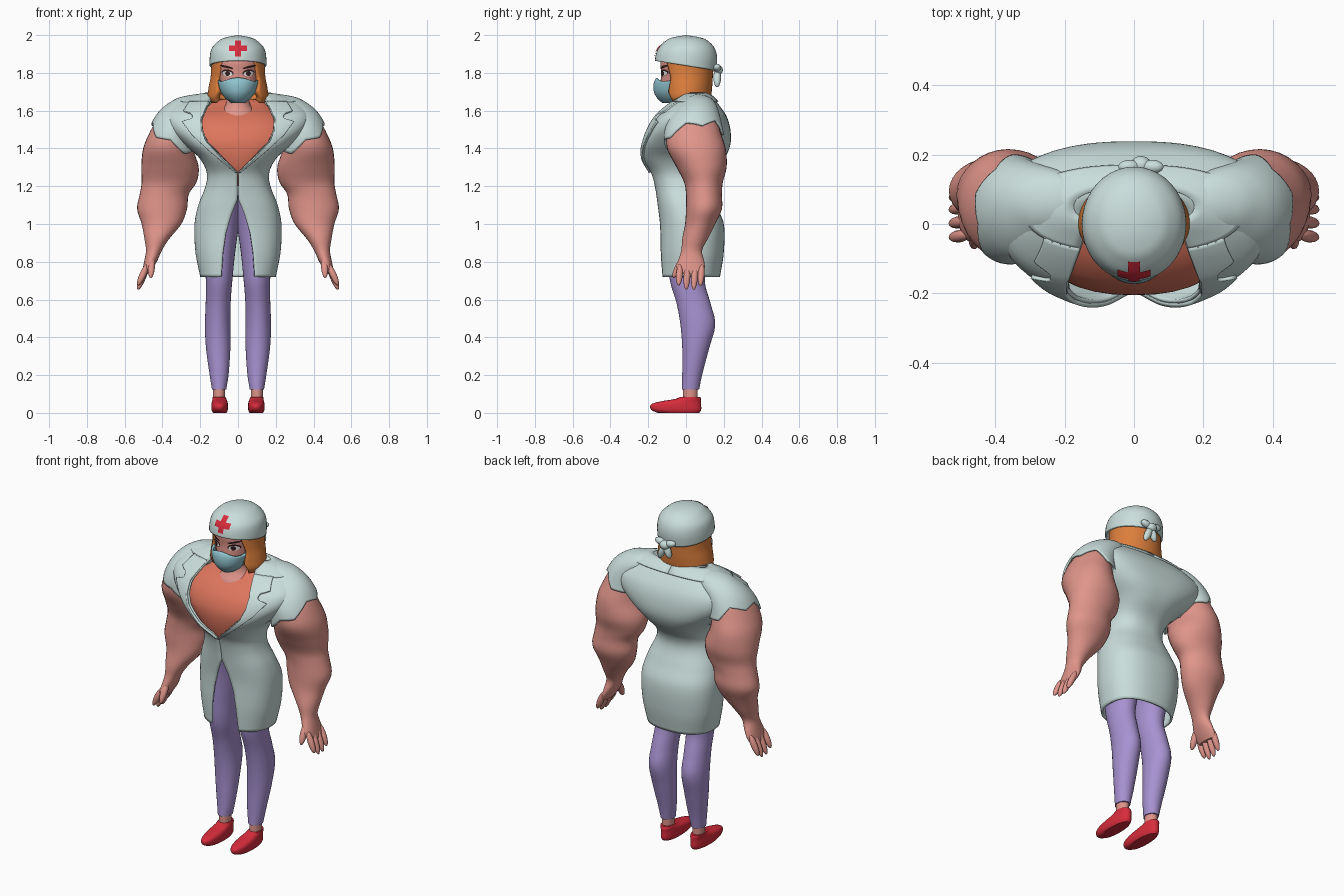
import bpy, bmesh, math
from math import pi, sin, cos, asin
from mathutils import Vector

if "Cube" in bpy.data.objects:
    bpy.data.objects.remove(bpy.data.objects["Cube"], do_unlink=True)


def material(name, r, g, b):
    m = bpy.data.materials.new(name)
    m.use_nodes = True
    m.diffuse_color = (r, g, b, 1)
    m.node_tree.nodes["Principled BSDF"].inputs["Base Color"].default_value = (r, g, b, 1)
    return m


COAT = material("pale cloth", .59, .73, .71)
SKIN = material("skin", .74, .30, .255)
SHIRT = material("coral shirt", .73, .18, .11)
PURPLE = material("purple trousers", .39, .29, .64)
RED = material("red", .68, .025, .045)
HAIR = material("orange hair", .72, .21, .045)
MASK = material("blue mask", .28, .55, .62)
WHITE = material("eye white", .85, .82, .80)
DARK = material("dark brown", .03, .012, .012)


def mix(a, b, f):
    return a + (b - a) * f


def ev(f, a):
    return f(a) if callable(f) else f


def lin(keys, z):
    """Straight interpolation of (z, value) keys."""
    for (a, p), (b, q) in zip(keys, keys[1:]):
        if z <= b:
            return mix(p, q, max(0, (z - a) / (b - a)))
    return keys[-1][1]


def smooth(table, z):
    """Curved interpolation of table rows by height."""
    z = min(max(z, table[0][0]), table[-1][0])
    i = next((k for k in range(len(table) - 1) if z <= table[k + 1][0]), len(table) - 2)
    a, b = table[i], table[i + 1]
    p, q = table[max(i - 1, 0)], table[min(i + 2, len(table) - 1)]
    h = b[0] - a[0]
    s = (z - a[0]) / h
    out = []
    for k in range(1, len(a)):
        ma = (b[k] - p[k]) / (b[0] - p[0]) * h
        mb = (q[k] - a[k]) / (q[0] - a[0]) * h
        out.append(a[k] * (2*s**3 - 3*s*s + 1) + ma * (s**3 - 2*s*s + s)
                   + b[k] * (3*s*s - 2*s**3) + mb * (s**3 - s*s))
    return out


def surf(table, z, t, off=0, p=1):
    """Point on a body: t = 0 front, pi/2 left side, pi back; p below 1 is squarer."""
    cx, w, yf, yb = smooth(table, z)
    power = lambda v: math.copysign(abs(v) ** ev(p, z), v)
    return Vector((cx + max(w + off, 0) * power(sin(t)),
                   (yf + yb) / 2 - max((yb - yf) / 2 + off, 0) * power(cos(t)), z))


def angle_at(table, x, z, p=1):
    cx, w = smooth(table, z)[:2]
    return asin(max(-1, min(1, math.copysign(abs((x - cx) / w) ** (1 / ev(p, z)), x - cx))))


def finish(name, mat, bm, solid=0, mirror=False):
    me = bpy.data.meshes.new(name)
    bm.to_mesh(me)
    bm.free()
    me.materials.append(mat)
    ob = bpy.data.objects.new(name, me)
    bpy.context.collection.objects.link(ob)
    if mirror:
        ob.modifiers.new("Mirror", "MIRROR").use_mirror_merge = False
    if solid:
        ob.modifiers.new("Thickness", "SOLIDIFY").thickness = solid
    bpy.ops.object.select_all(action="DESELECT")
    ob.select_set(True)
    bpy.context.view_layer.objects.active = ob
    bpy.ops.object.shade_smooth_by_angle(angle=math.radians(50))


def sheet(bm, grid):
    vs = [[bm.verts.new(c) for c in row] for row in grid]
    for a, b in zip(vs, vs[1:]):
        for j in range(len(a) - 1):
            bm.faces.new((a[j], a[j + 1], b[j + 1], b[j]))
    return vs


def patch(name, mat, table, lo, hi, t0=0, t1=2 * pi, rows=24, cols=32, off=0, p=1, solid=0, mirror=False):
    """Surface strip between heights lo..hi and angles t0..t1; closed when it goes all round."""
    grid = []
    for i in range(rows + 1):
        v = i / rows
        zn = mix(ev(lo, 0), ev(hi, 0), v)
        row = []
        for j in range(cols + 1):
            t = mix(ev(t0, zn), ev(t1, zn), j / cols)
            row.append(surf(table, mix(ev(lo, t), ev(hi, t), v), t, off, p))
        grid.append(row)
    bm = bmesh.new()
    vs = sheet(bm, grid)
    if t0 == 0 and t1 == 2 * pi:
        if not solid:
            bm.faces.new(vs[0][-2::-1])
            bm.faces.new(vs[-1][:-1])
        bmesh.ops.remove_doubles(bm, verts=bm.verts, dist=.00005)
    finish(name, mat, bm, solid, mirror)


def body(name, mat, table, **kw):
    patch(name, mat, table, table[0][0], table[-1][0], **kw)


def decal(name, mat, table, x, z, rx, rz, off, tilt=0, disc=True, mirror=False, n=8):
    """Thin painted plate lying on the front of a body."""
    grid = []
    for i in range(n + 1):
        row = []
        for j in range(n + 1):
            a, b = 2 * j / n - 1, 2 * i / n - 1
            if disc:
                a, b = a * (1 - b*b / 2) ** .5, b * (1 - a*a / 2) ** .5
            px, pz = x + a * rx, z + b * rz + a * rx * tilt
            row.append(surf(table, pz, angle_at(table, px, pz), off))
        grid.append(row)
    bm = bmesh.new()
    sheet(bm, grid)
    finish(name, mat, bm, 0, mirror)


def blob(name, mat, a, b, r, mirror=False):
    """Rounded rod from a to b."""
    a, b = Vector(a), Vector(b)
    bm = bmesh.new()
    bmesh.ops.create_uvsphere(bm, u_segments=12, v_segments=10, radius=1)
    turn = (b - a).to_track_quat("Z", "Y")
    for v in bm.verts:
        v.co = turn @ Vector((v.co.x * r, v.co.y * r, v.co.z * (b - a).length / 2)) + (a + b) / 2
    finish(name, mat, bm, 0, mirror)


# Rows: height, centre x, half width, front y, back y
TORSO = [(.72, 0, .20, -.135, .18), (.85, 0, .225, -.14, .20), (1, 0, .23, -.14, .20),
         (1.1, 0, .21, -.15, .16), (1.2, 0, .172, -.165, .125), (1.27, 0, .165, -.185, .14),
         (1.35, 0, .205, -.235, .205), (1.42, 0, .285, -.24, .235), (1.5, 0, .365, -.21, .235),
         (1.57, 0, .385, -.165, .215), (1.63, 0, .34, -.10, .175), (1.67, 0, .26, -.04, .14),
         (1.69, 0, .19, -.01, .11), (1.7, 0, .13, .02, .08)]
CHEST = [(1.2, 0, .14, -.14, .08), (1.3, 0, .155, -.19, .1), (1.42, 0, .26, -.205, .1),
         (1.5, 0, .27, -.18, .1), (1.55, 0, .25, -.14, .1), (1.58, 0, .22, -.105, .1),
         (1.605, 0, .18, -.06, .1), (1.64, 0, .15, .0, .1), (1.66, 0, .1, .02, .08)]
ARM = [(.735, .49, .018, -.03, .09), (.77, .475, .028, -.05, .1), (.81, .46, .035, -.04, .095),
       (.86, .445, .042, -.025, .085), (.92, .43, .065, -.02, .115), (1, .405, .105, -.005, .155),
       (1.08, .402, .132, 0, .19), (1.16, .39, .13, 0, .19), (1.22, .365, .145, -.01, .195),
       (1.3, .36, .152, -.05, .215), (1.4, .37, .132, -.1, .21), (1.48, .355, .115, -.1, .185),
       (1.55, .33, .1, -.075, .165), (1.61, .29, .085, -.04, .145), (1.64, .26, .04, 0, .11)]
SLEEVE = [(1.38, .367, .148, -.115, .225), (1.48, .35, .13, -.115, .2), (1.55, .325, .125, -.095, .185),
          (1.6, .29, .125, -.065, .172), (1.64, .25, .117, -.03, .155), (1.675, .22, .075, .01, .12),
          (1.69, .2, 0, .06, .06)]
LEG = [(.125, .1, .038, -.022, .07), (.2, .1, .05, -.02, .085), (.35, .105, .065, -.02, .125),
       (.47, .107, .068, -.03, .155), (.58, .105, .066, -.05, .13), (.7, .1, .07, -.085, .1),
       (.85, .1, .085, -.1, .13), (1, .095, .1, -.11, .14), (1.15, .07, .085, -.13, .1)]
SHOE = [(0, .097, .036, -.15, .07), (.015, .097, .043, -.183, .08), (.045, .097, .044, -.185, .08),
        (.06, .097, .041, -.14, .08), (.073, .098, .037, -.06, .08), (.085, .1, .034, -.03, .075)]
ANKLE = [(.05, .1, .03, -.015, .06), (.14, .1, .033, -.015, .062)]
NECK = [(1.54, 0, .1, -.12, .08), (1.585, 0, .1, -.108, .08), (1.61, 0, .08, -.085, .06),
        (1.64, 0, .062, -.075, .06), (1.72, 0, .06, -.07, .06)]
HEAD = [(1.645, 0, .03, -.11, .0), (1.67, 0, .065, -.13, .05), (1.73, 0, .095, -.135, .09),
        (1.8, 0, .112, -.132, .11), (1.86, 0, .12, -.135, .12), (1.92, 0, .1, -.11, .11)]
VEIL = [(1.64, 0, .035, -.125, .0), (1.665, 0, .068, -.152, .02), (1.7, 0, .092, -.17, .03),
        (1.75, 0, .107, -.17, .04), (1.785, 0, .112, -.15, .05)]
CROWN = [(1.81, 0, .15, -.165, .16), (1.88, 0, .15, -.163, .165), (1.93, 0, .139, -.147, .152),
         (1.965, 0, .108, -.113, .122), (1.987, 0, .07, -.075, .08), (2, 0, 0, 0, 0)]
LOCKS = [(1.64, 0, .14, -.11, .11), (1.67, 0, .16, -.125, .13), (1.72, 0, .156, -.128, .138),
         (1.78, 0, .145, -.128, .142), (1.87, 0, .14, -.13, .145)]

# Coat: open below the waist and in a deep neckline
OPENING = [(.72, .09), (.85, .08), (.95, .065), (1.05, .035), (1.13, .002), (1.27, .002),
           (1.35, .085), (1.44, .165), (1.5, .188), (1.56, .19), (1.62, .165), (1.67, .14), (1.69, .135)]
LAPEL = [(1.27, .012), (1.39, .15), (1.47, .235), (1.545, .29), (1.56, .235), (1.585, .235),
         (1.6, .28), (1.65, .25)]
square = lambda z: lin([(1.2, .85), (1.42, .72), (1.58, .7), (1.69, .9)], z)
edge = lambda z: angle_at(TORSO, lin(OPENING, z), z, square)
outer = lambda z: angle_at(TORSO, lin(LAPEL, z), z, square)
body("coat", COAT, TORSO, t0=edge, t1=lambda z: 2 * pi - edge(z), rows=60, cols=80, p=square, solid=.012)
patch("lapel", COAT, TORSO, 1.27, 1.652, edge, outer, rows=60, cols=16, off=.012, p=square, solid=.014, mirror=True)
patch("collar", COAT, TORSO, 1.65, 1.695, edge, pi, rows=8, cols=24, off=.012, p=square, solid=.014, mirror=True)
body("shirt", SHIRT, CHEST, p=.85)

# Arms with ragged short sleeves, cut higher towards the back
body("arm", SKIN, ARM, rows=50, mirror=True)
ragged = lambda t: 1.46 + .08 * cos(t - 2) + .018 * (2 * abs((t * 5 / (2 * pi)) % 1 - .5) * 2 - 1)
patch("sleeve", COAT, SLEEVE, ragged, 1.69, rows=18, cols=60, solid=.012, mirror=True)
for i, (y, tip) in enumerate([(-.035, .675), (.005, .652), (.045, .652), (.08, .672)]):
    blob(f"finger_{i + 1}", SKIN, (.477, y + .004, .79), (.53, y - .004, tip), .018, True)
blob("thumb", SKIN, (.455, -.01, .83), (.462, -.068, .715), .019, True)

# Legs and shoes
body("trouser_leg", PURPLE, LEG, rows=40, mirror=True)
body("ankle", SKIN, ANKLE, rows=3, mirror=True)
body("shoe", RED, SHOE, rows=16, p=.9, mirror=True)

# Head, hair and mask
body("neck", SKIN, NECK, rows=10)
body("head", SKIN, HEAD)
hairline = lambda z: lin([(1.64, .95), (1.7, .74), (1.77, .87), (1.84, .7), (1.87, .6)], z)
body("hair", HAIR, LOCKS, t0=hairline, t1=lambda z: 2 * pi - hairline(z), cols=48, solid=.035)
patch("face_mask", MASK, VEIL, 1.64, lambda t: 1.765 + .01 * cos(3 * t), -1.45, 1.45, rows=14, solid=.012)

# Eyes and brows
decal("eye_lash", DARK, HEAD, .054, 1.800, .031, .018, .003, .1, mirror=True)
decal("eye_white", WHITE, HEAD, .054, 1.796, .026, .014, .005, .1, mirror=True)
decal("eye_iris", DARK, HEAD, .052, 1.797, .012, .013, .007, mirror=True)
decal("eyebrow", DARK, HEAD, .06, 1.832, .036, .006, .004, .25, mirror=True)

# Head cloth with red cross and knot
patch("head_cloth", COAT, CROWN, lambda t: 1.838 + .026 * cos(t), 2, rows=20, cols=40, solid=.01)
decal("cross_upright", RED, CROWN, 0, 1.93, .016, .042, .005, disc=False)
decal("cross_bar", RED, CROWN, 0, 1.93, .046, .015, .005, disc=False)
blob("knot", COAT, (-.01, .17, 1.815), (.05, .17, 1.815), .026)
for name, x, z in [("knot_loop_left", .085, 1.835), ("knot_loop_right", -.045, 1.835),
                   ("knot_tail_left", .06, 1.725), ("knot_tail_right", -.01, 1.74)]:
    blob(name, COAT, (.02, .165, 1.82), (x, .165, z), .02)
